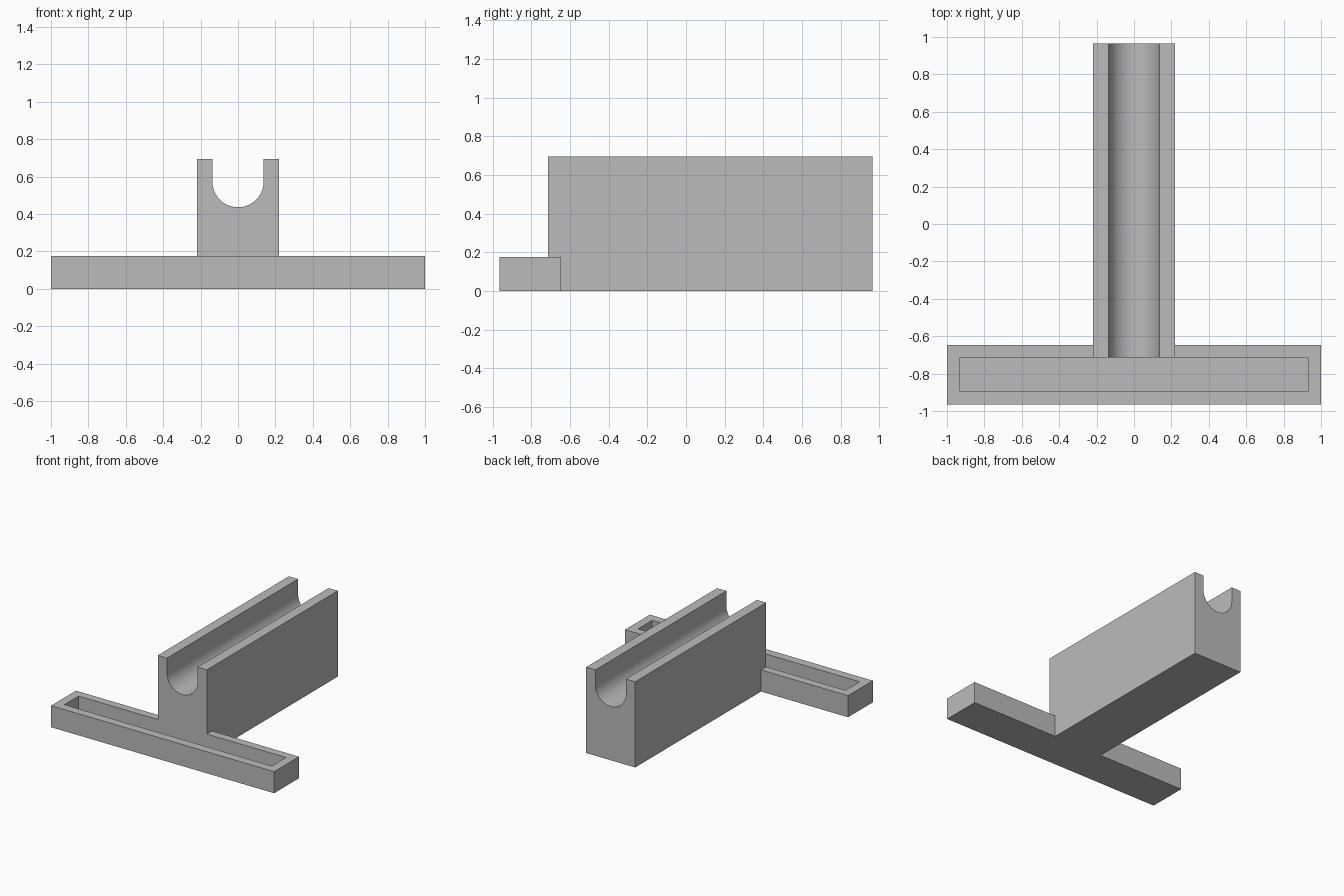
import bpy, bmesh, math

cube = bpy.data.objects.get("Cube")
if cube:
    bpy.data.objects.remove(cube, do_unlink=True)

grey = bpy.data.materials.new("plain grey")
grey.use_nodes = True
grey.diffuse_color = (0.5, 0.5, 0.5, 1)
grey.node_tree.nodes["Principled BSDF"].inputs["Base Color"].default_value = (0.5, 0.5, 0.5, 1)

# Main dimensions
FRONT, TRAY_BACK, BACK = -0.965, -0.647, 0.965
TRAY_TOP, RIM, FLOOR = 0.175, 0.07, 0.067
POCKET_BACK = -0.713
RAIL_HALF, RAIL_TOP = 0.22, 0.695
RADIUS, CENTRE_Z = 0.137, 0.573


def prism(name, outline, axis, start, end):
    """Extrude a closed outline along y or z."""
    bm = bmesh.new()
    place = (lambda a, b: (a, start, b)) if axis == "y" else (lambda a, b: (a, b, start))
    face = bm.faces.new([bm.verts.new(place(a, b)) for a, b in outline])
    result = bmesh.ops.extrude_face_region(bm, geom=[face])
    verts = [g for g in result["geom"] if isinstance(g, bmesh.types.BMVert)]
    length = end - start
    bmesh.ops.translate(bm, verts=verts, vec=(0, length, 0) if axis == "y" else (0, 0, length))
    bmesh.ops.recalc_face_normals(bm, faces=bm.faces)
    mesh = bpy.data.meshes.new(name)
    bm.to_mesh(mesh)
    bm.free()
    mesh.materials.append(grey)
    obj = bpy.data.objects.new(name, mesh)
    bpy.context.collection.objects.link(obj)
    return obj


def rectangle(x, y0, y1):
    return [(-x, y0), (x, y0), (x, y1), (-x, y1)]


def combine(target, other, operation):
    """Apply a boolean and discard the second object."""
    mod = target.modifiers.new(operation.lower(), "BOOLEAN")
    mod.operation, mod.object, mod.solver = operation, other, "EXACT"
    bpy.context.view_layer.objects.active = target
    bpy.ops.object.modifier_apply(modifier=mod.name)
    bpy.data.objects.remove(other, do_unlink=True)


# Cross tray with an open pocket
tray = prism("tray_and_channel_rail", rectangle(1, FRONT, TRAY_BACK), "z", 0, TRAY_TOP)
pocket = prism("pocket_cutter", rectangle(1 - RIM, FRONT + RIM, POCKET_BACK), "z", FLOOR, 1)
combine(tray, pocket, "DIFFERENCE")

# Long rail with a round-bottomed channel
steps = 32
channel = [(RADIUS * math.cos(math.pi * i / steps), CENTRE_Z - RADIUS * math.sin(math.pi * i / steps))
           for i in range(steps + 1)]
profile = [(-RAIL_HALF, 0), (RAIL_HALF, 0), (RAIL_HALF, RAIL_TOP), (RADIUS, RAIL_TOP)]
profile += channel + [(-RADIUS, RAIL_TOP), (-RAIL_HALF, RAIL_TOP)]
rail = prism("rail", profile, "y", POCKET_BACK, BACK)
combine(tray, rail, "UNION")

# Smooth channel, sharp edges elsewhere
bpy.ops.object.select_all(action="DESELECT")
tray.select_set(True)
bpy.context.view_layer.objects.active = tray
bpy.ops.object.shade_smooth_by_angle(angle=math.radians(30))
